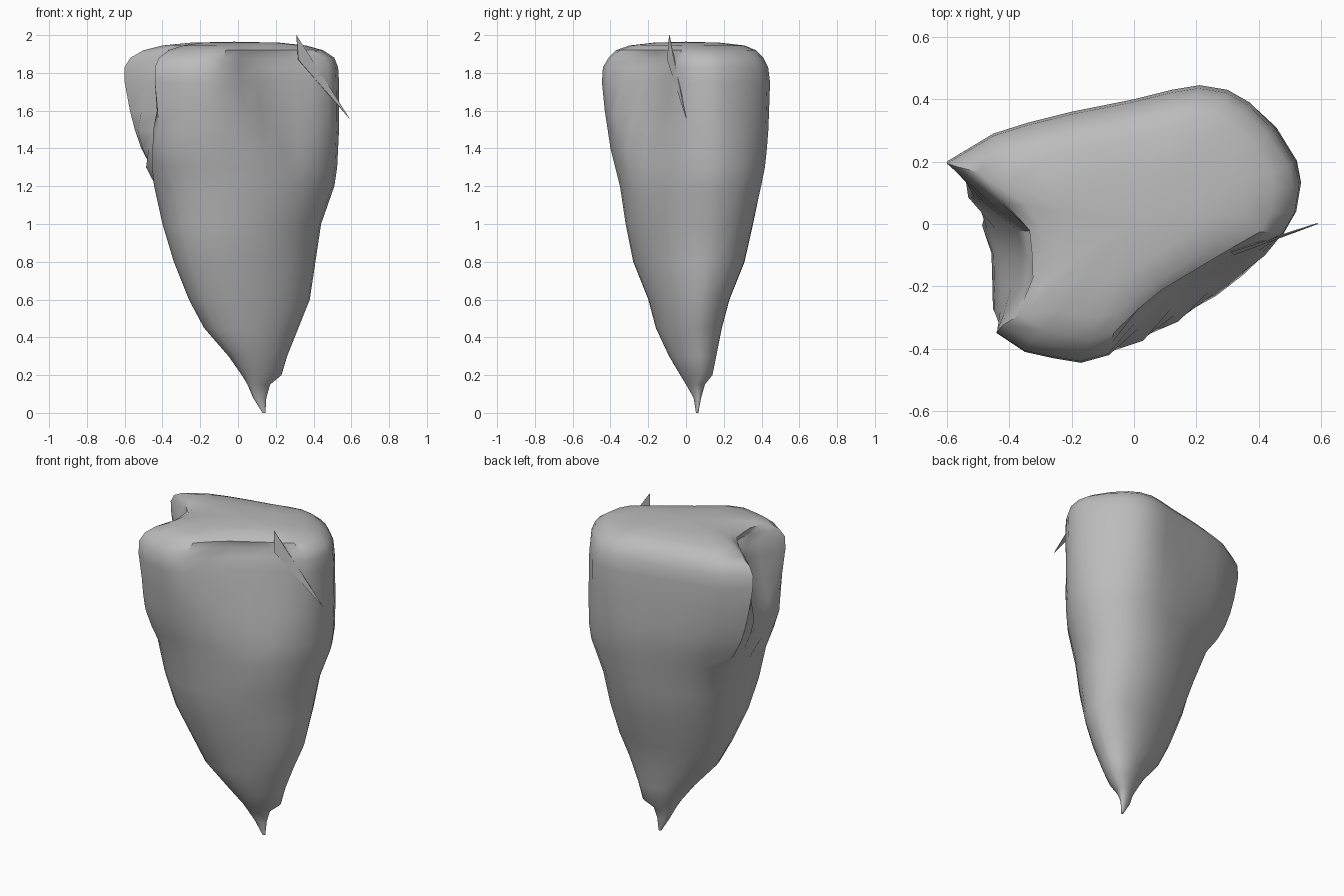
import bpy, bmesh, math

cube = bpy.data.objects.get("Cube")
if cube:
    bpy.data.objects.remove(cube, do_unlink=True)

grey = bpy.data.materials.new("stone grey")
grey.use_nodes = True
tone = (0.5, 0.5, 0.5, 1)
grey.diffuse_color = tone
grey.node_tree.nodes["Principled BSDF"].inputs["Base Color"].default_value = tone


def add_object(name, bm):
    mesh = bpy.data.meshes.new(name)
    bm.to_mesh(mesh)
    bm.free()
    mesh.materials.append(grey)
    obj = bpy.data.objects.new(name, mesh)
    bpy.context.collection.objects.link(obj)
    return obj


# Widest outline, counter-clockwise from the side wing tip
notch = [(-.57, .08), (-.55, -.03), (-.53, -.12), (-.5, -.22), (-.47, -.29)]
front = [(-.44, -.35), (-.35, -.41), (-.26, -.43), (-.17, -.445), (-.08, -.42)]
facet = [(.02, -.385), (.12, -.335), (.22, -.275), (.31, -.2), (.4, -.12)]
back = [(.48, -.03), (.52, .04), (.535, .13), (.52, .2), (.45, .31), (.37, .39),
        (.3, .43), (.21, .445), (.12, .43), (0, .4), (-.2, .36), (-.34, .325), (-.45, .29)]
wing = [(-.6, .2)]
# The same points where the side notch and front facet are cut in
notch_cut = [(-.45, .075), (-.33, -.02), (-.325, -.11), (-.335, -.2), (-.4, -.29)]
facet_cut = [(.01, -.3), (.1, -.21), (.2, -.15), (.3, -.1), (.39, -.06)]
body = wing + notch + front + facet + back
cut = wing + notch_cut + front + facet_cut + back
# Height where each cut begins, lowest in its middle
starts = ([1.2] + [1.5, 1.3, 1.21, 1.27, 1.45] + [1.2] * len(front)
          + [1.6, 1.42, 1.24, 1.22, 1.4] + [1.2] * len(back))
# Height over which the lower rounding fades, longest towards the wing
fades = [.75] + [.5] * 18 + [.6] * 7 + [.75] * 3

# Height, then left, right, front and back limits of each section
sections = [
    (0, .13, .145, .053, .065), (.08, .08, .15, .04, .08),
    (.15, .05, .17, 0, .1), (.2, .02, .23, -.03, .14),
    (.3, -.05, .26, -.09, .16), (.45, -.18, .32, -.16, .19),
    (.6, -.26, .38, -.2, .23), (.8, -.34, .41, -.28, .31),
    (1, -.4, .44, -.32, .355), (1.2, -.45, .51, -.35, .4),
    (1.3, -.51, .525, -.375, .42), (1.4, -.55, .53, -.4, .43),
    (1.5, -.57, .535, -.415, .437), (1.6, -.58, .535, -.43, .44),
    (1.75, -.6, .535, -.445, .445), (1.83, -.6, .53, -.44, .435),
    (1.88, -.57, .51, -.41, .41), (1.92, -.5, .45, -.37, .37),
    (1.945, -.4, .36, -.3, .31), (1.96, -.25, .22, -.17, .18)]
SKEW = .3


def cut_weight(z, start):
    if z <= 1.88:
        return max(0, (z - start) / (1.88 - start)) ** .85
    return 1 - (z - 1.88) / .12


def section(z, left, right, near, far):
    # Slanted ellipse low down, turning into the full outline higher up
    ring = []
    for (bx, by), (cx, cy), start, fade in zip(body, cut, starts, fades):
        rounding = min(1, max(0, (1.65 - z) / fade))
        w = cut_weight(z, start)
        u, v = (bx + .0325) / .5675, by / .445
        t = math.atan2((v - u * math.sin(SKEW)) / math.cos(SKEW), u)
        u += (math.cos(t) - u) * rounding + (cx - bx) * w / .5675
        v += (math.sin(t + SKEW) - v) * rounding + (cy - by) * w / .445
        ring.append(((left + right + u * (right - left)) / 2,
                     (near + far + v * (far - near)) / 2, z))
    return ring


# Tapering body lofted through the sections
bm = bmesh.new()
rings = [[bm.verts.new(p) for p in section(*s)] for s in sections]
count = len(body)
for low, high in zip(rings, rings[1:]):
    for i in range(count):
        j = (i + 1) % count
        bm.faces.new((low[i], low[j], high[j], high[i]))
bm.faces.new(rings[0][::-1])
crown = bm.verts.new((-.02, 0, 1.965))
for i in range(count):
    bm.faces.new((rings[-1][i], rings[-1][(i + 1) % count], crown))
bmesh.ops.recalc_face_normals(bm, faces=bm.faces[:])
tapered_body = add_object("tapered_body", bm)
bpy.ops.object.select_all(action="DESELECT")
tapered_body.select_set(True)
bpy.context.view_layer.objects.active = tapered_body
bpy.ops.object.shade_smooth_by_angle(angle=math.radians(40))

# Thin splinter standing off the front facet
bm = bmesh.new()
tri = [bm.verts.new(p) for p in ((.31, -.09, 2), (.32, -.1, 1.87), (.59, 0, 1.56))]
bm.faces.new(tri)
splinter = add_object("splinter", bm)
solid = splinter.modifiers.new("thickness", "SOLIDIFY")
solid.thickness = .004
